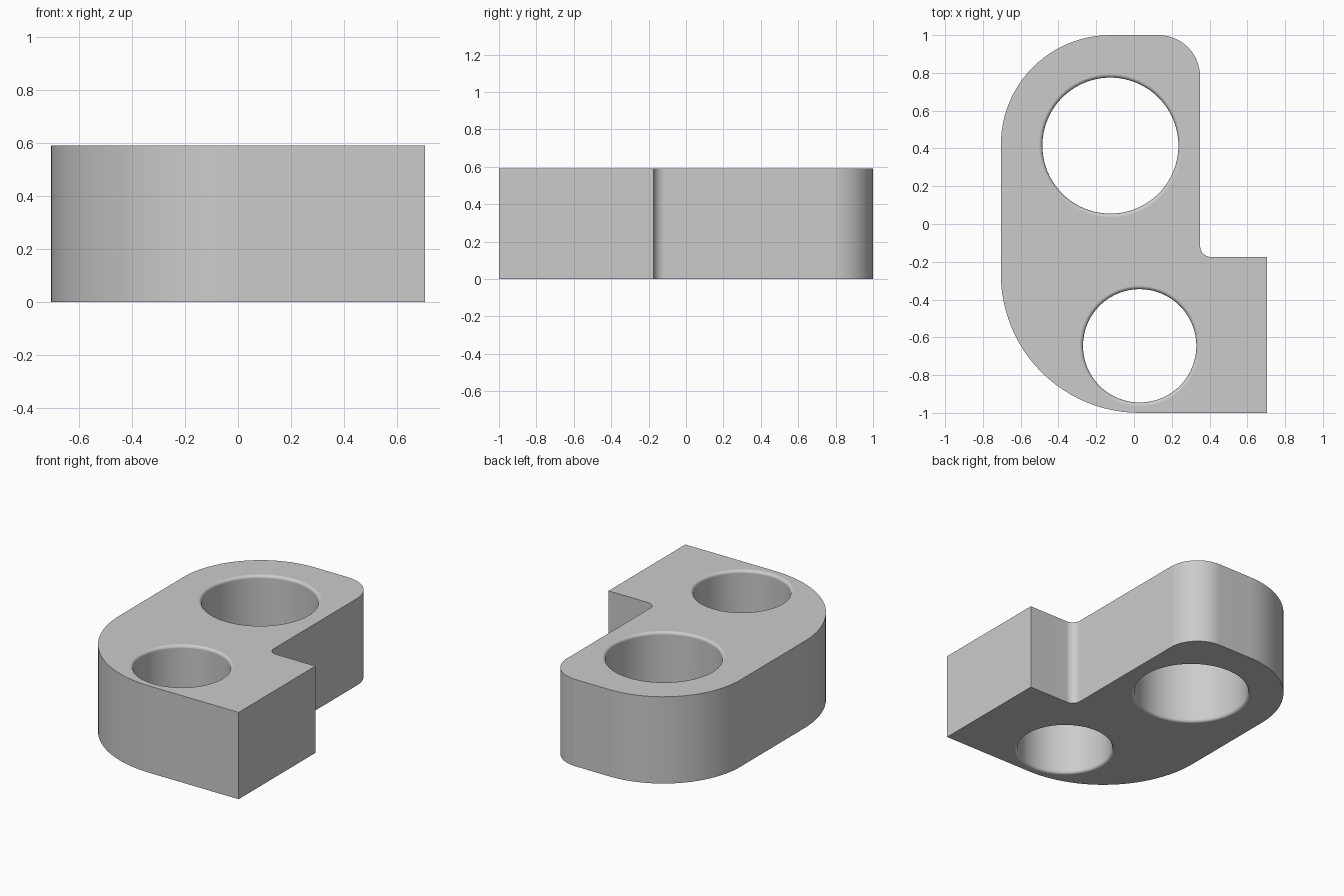
import bpy, bmesh
from math import sin, cos, pi, radians

HEIGHT = 0.59
ROUND = 0.02  # rounding of the hole rims

cube = bpy.data.objects.get("Cube")
if cube:
    bpy.data.objects.remove(cube)

grey = bpy.data.materials.new("light grey")
grey.use_nodes = True
colour = (0.6, 0.6, 0.6, 1)
grey.diffuse_color = colour
grey.node_tree.nodes["Principled BSDF"].inputs["Base Color"].default_value = colour


def make_object(name, bm):
    bmesh.ops.recalc_face_normals(bm, faces=bm.faces)
    mesh = bpy.data.meshes.new(name)
    bm.to_mesh(mesh)
    bm.free()
    mesh.materials.append(grey)
    obj = bpy.data.objects.new(name, mesh)
    bpy.context.collection.objects.link(obj)
    return obj


def arc(x, y, r, start, end, steps):
    angles = [radians(start + (end - start) * i / steps) for i in range(steps + 1)]
    return [(x + r * cos(a), y + r * sin(a)) for a in angles]


def hole_cutter(name, x, y, r, sides=96):
    """Straight bore that flares out in a quarter round at both ends."""
    lower = [(r + ROUND * (1 - sin(a)), ROUND * (1 - cos(a)))
             for a in [i * pi / 12 for i in range(7)]]
    profile = [(r + ROUND, -0.05)] + lower
    profile += [(q, HEIGHT - z) for q, z in reversed(profile)]
    bm = bmesh.new()
    rings = [[bm.verts.new((px, py, z)) for px, py in arc(x, y, q, 0, 360, sides)[:-1]]
             for q, z in profile]
    for a, b in zip(rings, rings[1:]):
        for i in range(sides):
            j = (i + 1) % sides
            bm.faces.new((a[i], a[j], b[j], b[i]))
    bm.faces.new(rings[0])
    bm.faces.new(rings[-1])
    cutter = make_object(name, bm)
    cutter.hide_render = True
    return cutter


# Block outline, counter-clockwise from the square front corner
outline = [(0.705, -1), (0.705, -0.175)]
outline += arc(0.41, -0.115, 0.06, 270, 180, 10)
outline += arc(0.13, 0.78, 0.22, 0, 90, 16)
outline += arc(-0.125, 0.42, 0.58, 90, 180, 24)
outline += arc(0.03, -0.265, 0.735, 180, 270, 24)

bm = bmesh.new()
base = bm.faces.new([bm.verts.new((x, y, 0)) for x, y in outline])
top = bmesh.ops.extrude_face_region(bm, geom=[base], use_keep_orig=True)["geom"]
bmesh.ops.translate(bm, vec=(0, 0, HEIGHT),
                    verts=[v for v in top if isinstance(v, bmesh.types.BMVert)])
block = make_object("bracket_block", bm)

# Two bored holes
cutters = [hole_cutter("large_hole_cutter", -0.125, 0.415, 0.36),
           hole_cutter("small_hole_cutter", 0.03, -0.645, 0.30)]
bpy.context.view_layer.objects.active = block
for cutter in cutters:
    mod = block.modifiers.new(cutter.name, "BOOLEAN")
    mod.operation = "DIFFERENCE"
    mod.solver = "EXACT"
    mod.object = cutter
    bpy.ops.object.modifier_apply(modifier=mod.name)
    bpy.data.objects.remove(cutter)

# Smooth curved walls, keep flat faces flat
bpy.ops.object.select_all(action="DESELECT")
block.select_set(True)
bpy.ops.object.shade_smooth_by_angle(angle=radians(30))
weighted = block.modifiers.new("flat_face_normals", "WEIGHTED_NORMAL")
weighted.keep_sharp = True
